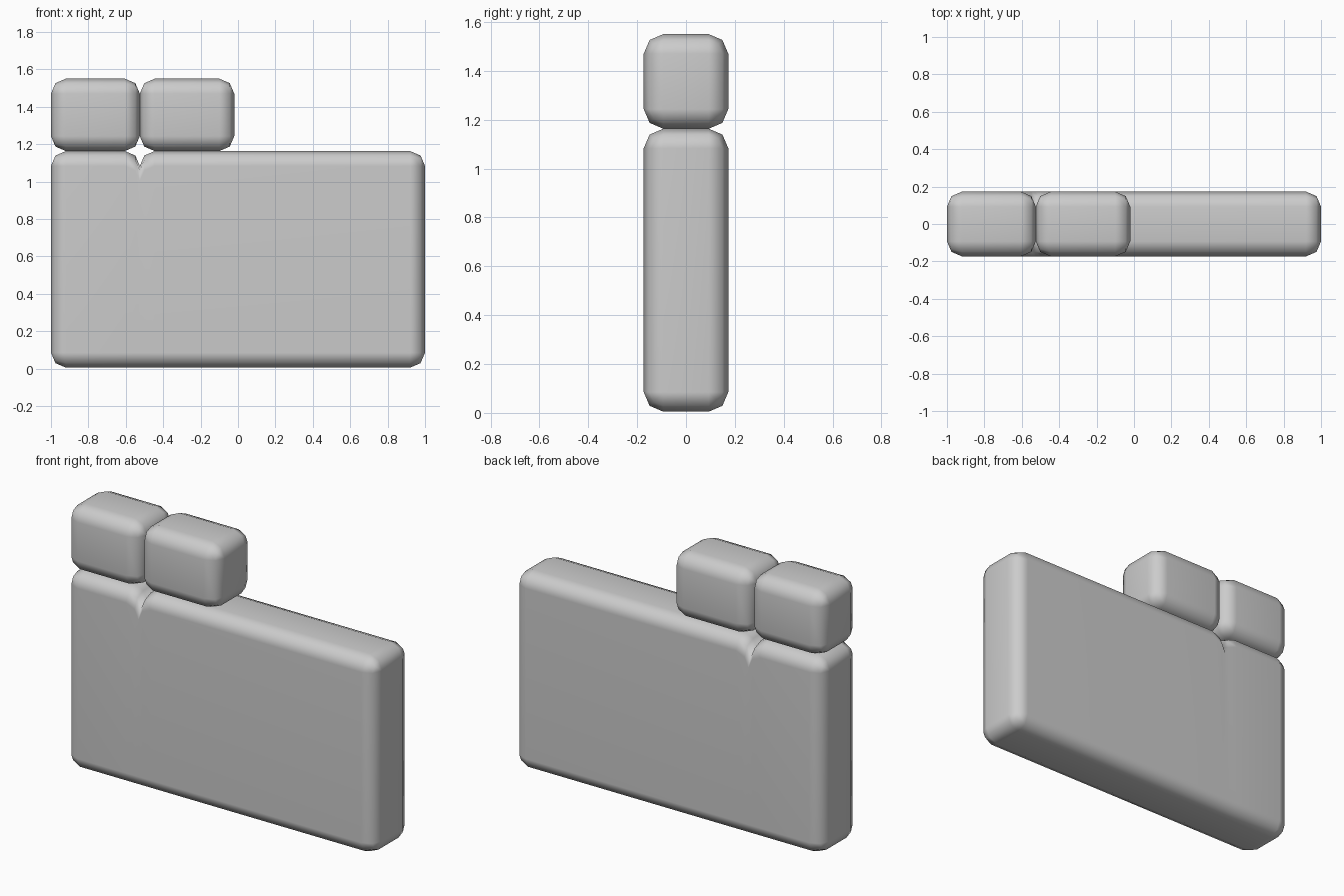
import bpy, bmesh

if "Cube" in bpy.data.objects:
    bpy.data.objects.remove(bpy.data.objects["Cube"])

HALF_Y = 0.173      # half thickness shared by all stones
B = 0.08            # rounded edge width
M = B * 0.3         # inset at the middle of the rounded edge


def section(x, z0, z1, inset, drop):
    """Rounded rectangle across y-z; 'drop' lowers the top edge to form a groove."""
    k = (B - inset) * 0.3
    ly, lz, tz = HALF_Y - inset, z0 + inset, z1 - inset - drop
    iy, ib, it = HALF_Y - B, z0 + B, z1 - B - drop
    half = [(iy, lz), (ly - k, lz + k), (ly, ib),
            (ly, it), (ly - k, tz - k), (iy, tz)]
    ring = half + [(-y, z) for y, z in reversed(half)]
    return [(x, y, z) for y, z in ring]


def stone(name, x0, x1, z0, z1, groove=None):
    """Loft a soft-edged stone along x, with an optional V groove in its top."""
    stations = [(x0, B, 0), (x0 + M, M, 0), (x0 + B, 0, 0)]
    if groove is not None:
        stations += [(groove + dx, 0, d) for dx, d in
                     ((-B, 0), (-M, M), (0, B), (M, M), (B, 0))]
    stations += [(x1 - B, 0, 0), (x1 - M, M, 0), (x1, B, 0)]

    bm = bmesh.new()
    rings = [[bm.verts.new(p) for p in section(x, z0, z1, i, d)]
             for x, i, d in stations]
    n = len(rings[0])
    for a, b in zip(rings, rings[1:]):
        for i in range(n):
            j = (i + 1) % n
            bm.faces.new((a[i], a[j], b[j], b[i]))
    bm.faces.new(rings[0])
    bm.faces.new(rings[-1])
    bmesh.ops.remove_doubles(bm, verts=bm.verts, dist=0.0005)
    bmesh.ops.recalc_face_normals(bm, faces=bm.faces)
    for f in bm.faces:
        f.smooth = True
    mesh = bpy.data.meshes.new(name)
    bm.to_mesh(mesh)
    bm.free()
    obj = bpy.data.objects.new(name, mesh)
    bpy.context.collection.objects.link(obj)
    # keep the broad faces flat-looking and the edges soft
    obj.modifiers.new("weighted_normals", 'WEIGHTED_NORMAL')
    return obj


# large lower slab, notched under the joint of the upper stones
stone("wall_slab", -1.0, 1.0, 0.005, 1.163, groove=-0.525)

# two small stones on top
stone("upper_stone_left", -1.0, -0.525, 1.163, 1.55)
stone("upper_stone_right", -0.525, -0.02, 1.163, 1.55)
